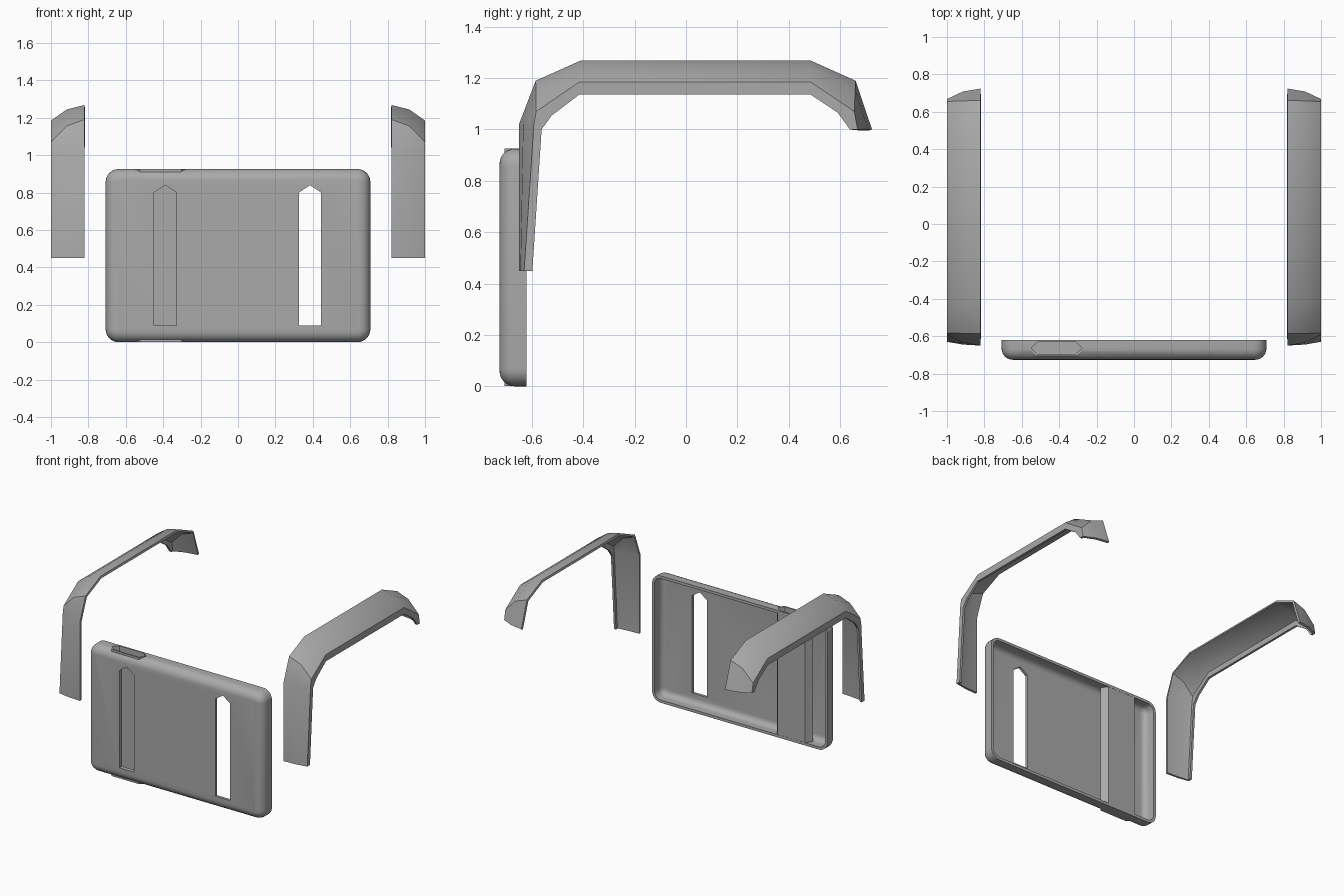
import bpy, bmesh
from math import sin, cos, pi

if "Cube" in bpy.data.objects:
    bpy.data.objects.remove(bpy.data.objects["Cube"], do_unlink=True)

grey = bpy.data.materials.new("plain_grey")
grey.use_nodes = True
grey.diffuse_color = (0.4, 0.4, 0.4, 1)
grey.node_tree.nodes["Principled BSDF"].inputs["Base Color"].default_value = (0.4, 0.4, 0.4, 1)


def make_object(name, bm):
    mesh = bpy.data.meshes.new(name)
    bm.to_mesh(mesh)
    bm.free()
    mesh.materials.append(grey)
    obj = bpy.data.objects.new(name, mesh)
    bpy.context.collection.objects.link(obj)
    return obj


def select(obj):
    bpy.ops.object.select_all(action='DESELECT')
    obj.select_set(True)
    bpy.context.view_layer.objects.active = obj


def loft(name, loops):
    """Closed solid through a row of matching vertex loops."""
    bm = bmesh.new()
    rings = [[bm.verts.new(p) for p in loop] for loop in loops]
    n = len(rings[0])
    for a, b in zip(rings, rings[1:]):
        for i in range(n):
            j = (i + 1) % n
            bm.faces.new((a[i], a[j], b[j], b[i]))
    bm.faces.new(rings[0])
    bm.faces.new(rings[-1])
    bmesh.ops.recalc_face_normals(bm, faces=bm.faces)
    return make_object(name, bm)


def combine(target, other, operation):
    select(target)
    mod = target.modifiers.new("combine", 'BOOLEAN')
    mod.operation = operation
    mod.solver = 'EXACT'
    mod.object = other
    bpy.ops.object.modifier_apply(modifier=mod.name)
    bpy.data.objects.remove(other, do_unlink=True)


# Rounded tray, open at the back
HALF_W, HALF_H, CORNER = 0.708, 0.463, 0.07
FRONT, BACK, WALL, ROUND = -0.726, -0.62, 0.02, 0.06


def rounded_rect(inset, y, steps=6):
    r = max(CORNER - inset, 0.005)
    points = []
    for q, (sx, sz) in enumerate([(1, 1), (-1, 1), (-1, -1), (1, -1)]):
        cx = sx * (HALF_W - inset - r)
        cz = HALF_H + sz * (HALF_H - inset - r)
        for k in range(steps + 1):
            a = (q + k / steps) * pi / 2
            points.append((cx + r * cos(a), y, cz + r * sin(a)))
    return points


def rounded_edge(inset, front, radius, steps=6):
    angles = [k * pi / 2 / steps for k in range(steps + 1)]
    return [rounded_rect(inset + radius * (1 - cos(a)), front + radius * (1 - sin(a)))
            for a in angles]


outer = rounded_edge(0, FRONT, ROUND)[::-1] + [rounded_rect(0, BACK)]
inner = [rounded_rect(WALL, BACK)] + rounded_edge(WALL, FRONT + WALL, ROUND - WALL)
tray = loft("tray", outer + inner)


# Six-sided pocket inside the tray, open at the top
def hexagon(z, wall):
    y0, y1 = -0.706 + wall, -0.621 - wall
    ym = (y0 + y1) / 2
    left, right = -0.56 + wall, -0.268 - wall
    return [(left, ym, z), (left + 0.035, y0, z), (right - 0.035, y0, z),
            (right, ym, z), (right - 0.035, y1, z), (left + 0.035, y1, z)]


combine(tray, loft("pocket", [hexagon(0.002, 0), hexagon(0.925, 0)]), 'UNION')
combine(tray, loft("pocket_hollow", [hexagon(0.025, 0.01), hexagon(1.1, 0.01)]), 'DIFFERENCE')


# Pointed slots: one goes right through, the other opens into the pocket
def slot(x, y):
    w = 0.06
    return [(x - w, y, 0.09), (x + w, y, 0.09), (x + w, y, 0.80),
            (x, y, 0.84), (x - w, y, 0.80)]


for x, depth in ((0.385, -0.5), (-0.39, -0.66)):
    combine(tray, loft("slot_cutter", [slot(x, -0.9), slot(x, depth)]), 'DIFFERENCE')

# Arm stations along its length: top edge, shoulder and lower edge as (y, z)
STATIONS = [
    ((-0.65, 0.45), (-0.63, 0.45), (-0.598, 0.45)),
    ((-0.65, 1.02), (-0.592, 1.02), (-0.562, 1.0)),
    ((-0.585, 1.19), (-0.583, 1.07), (-0.523, 1.054)),
    ((-0.41, 1.268), (-0.415, 1.185), (-0.415, 1.136)),
    ((0.485, 1.268), (0.485, 1.185), (0.485, 1.136)),
    ((0.66, 1.19), (0.655, 1.07), (0.59, 1.066)),
    ((0.724, 1.0), (0.668, 1.0), (0.638, 1.0)),
]


def make_arm(name, side):
    bm = bmesh.new()
    rows = []
    for top, shoulder, low in STATIONS:
        mid = [t + 0.28 * (s - t) for t, s in zip(top, shoulder)]
        section = [(0.822, top), (0.915, mid), (1.0, shoulder), (1.0, low)]
        rows.append([bm.verts.new((side * x, *p)) for x, p in section])
    for a, b in zip(rows, rows[1:]):
        for j in range(3):
            quad = [a[j], a[j + 1], b[j + 1], b[j]]
            bm.faces.new(quad if side > 0 else quad[::-1])
    arm = make_object(name, bm)
    shell = arm.modifiers.new("shell", 'SOLIDIFY')
    shell.thickness = 0.016
    shell.offset = -1
    select(arm)
    bpy.ops.object.modifier_apply(modifier=shell.name)
    return arm


arms = [make_arm("left_arm", 1), make_arm("right_arm", -1)]

for obj in [tray] + arms:
    select(obj)
    bpy.ops.object.shade_smooth_by_angle(angle=pi / 6)
